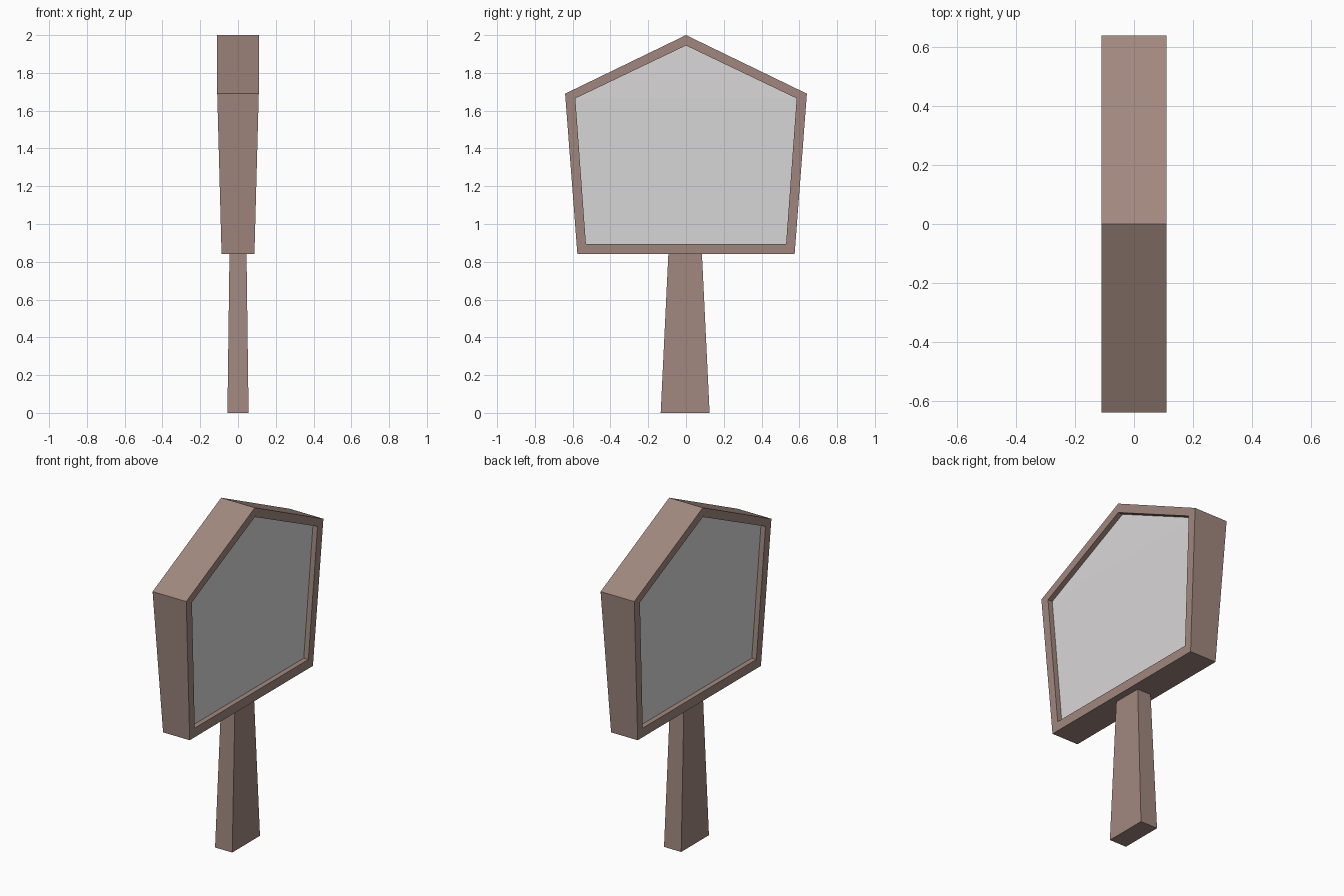
import bpy, bmesh

if "Cube" in bpy.data.objects:
    bpy.data.objects.remove(bpy.data.objects["Cube"])

def srgb(r, g, b):
    lin = [((c / 255 + 0.055) / 1.055) ** 2.4 for c in (r, g, b)]
    return (*lin, 1.0)

def material(name, rgb):
    m = bpy.data.materials.new(name)
    m.diffuse_color = srgb(*rgb)
    m.use_nodes = True
    m.node_tree.nodes["Principled BSDF"].inputs["Base Color"].default_value = m.diffuse_color
    return m

wood = material("brown wood", (161, 136, 127))
glass = material("pale grey glass", (218, 216, 217))

def half_depth(z):
    # the head thins towards its bottom edge
    return 0.087 + 0.023 * min(1.0, (z - 0.84) / 0.85)

def make_object(name, bm, mat):
    bmesh.ops.recalc_face_normals(bm, faces=bm.faces)
    me = bpy.data.meshes.new(name)
    bm.to_mesh(me)
    bm.free()
    me.materials.append(mat)
    ob = bpy.data.objects.new(name, me)
    bpy.context.collection.objects.link(ob)
    return ob

def bridge(bm, a, b):
    n = len(a)
    for i in range(n):
        j = (i + 1) % n
        bm.faces.new((a[i], a[j], b[j], b[i]))

OUTER = [(0, 2.0), (0.64, 1.69), (0.575, 0.84), (-0.575, 0.84), (-0.64, 1.69)]
INNER = [(0, 1.945), (0.586, 1.665), (0.53, 0.895), (-0.53, 0.895), (-0.586, 1.665)]
RECESS = 0.03

def ring(bm, profile, side, inset=0.0):
    return [bm.verts.new((side * (half_depth(z) - inset), y, z)) for y, z in profile]

# five-sided frame with a recess on both faces
bm = bmesh.new()
loops = [ring(bm, INNER, 1, RECESS), ring(bm, INNER, 1), ring(bm, OUTER, 1),
         ring(bm, OUTER, -1), ring(bm, INNER, -1), ring(bm, INNER, -1, RECESS)]
for a, b in zip(loops, loops[1:]):
    bridge(bm, a, b)
bridge(bm, loops[-1], loops[0])
make_object("frame", bm, wood)

# recessed glass plate filling the opening, visible from both sides
bm = bmesh.new()
r, l = ring(bm, INNER, 1, RECESS), ring(bm, INNER, -1, RECESS)
for v in (r, l):
    bm.faces.new((v[0], v[1], v[4]))
    bm.faces.new((v[1], v[2], v[3], v[4]))
bridge(bm, r, l)
make_object("glass_panel", bm, glass)

# tapered handle, slightly wider at the foot
bm = bmesh.new()
def rect(hx, y0, y1, z):
    return [bm.verts.new(p) for p in ((-hx, y0, z), (hx, y0, z), (hx, y1, z), (-hx, y1, z))]
foot = rect(0.056, -0.134, 0.125, 0.0)
neck = rect(0.045, -0.093, 0.084, 0.85)
bridge(bm, foot, neck)
bm.faces.new(foot)
bm.faces.new(neck)
make_object("handle", bm, wood)
